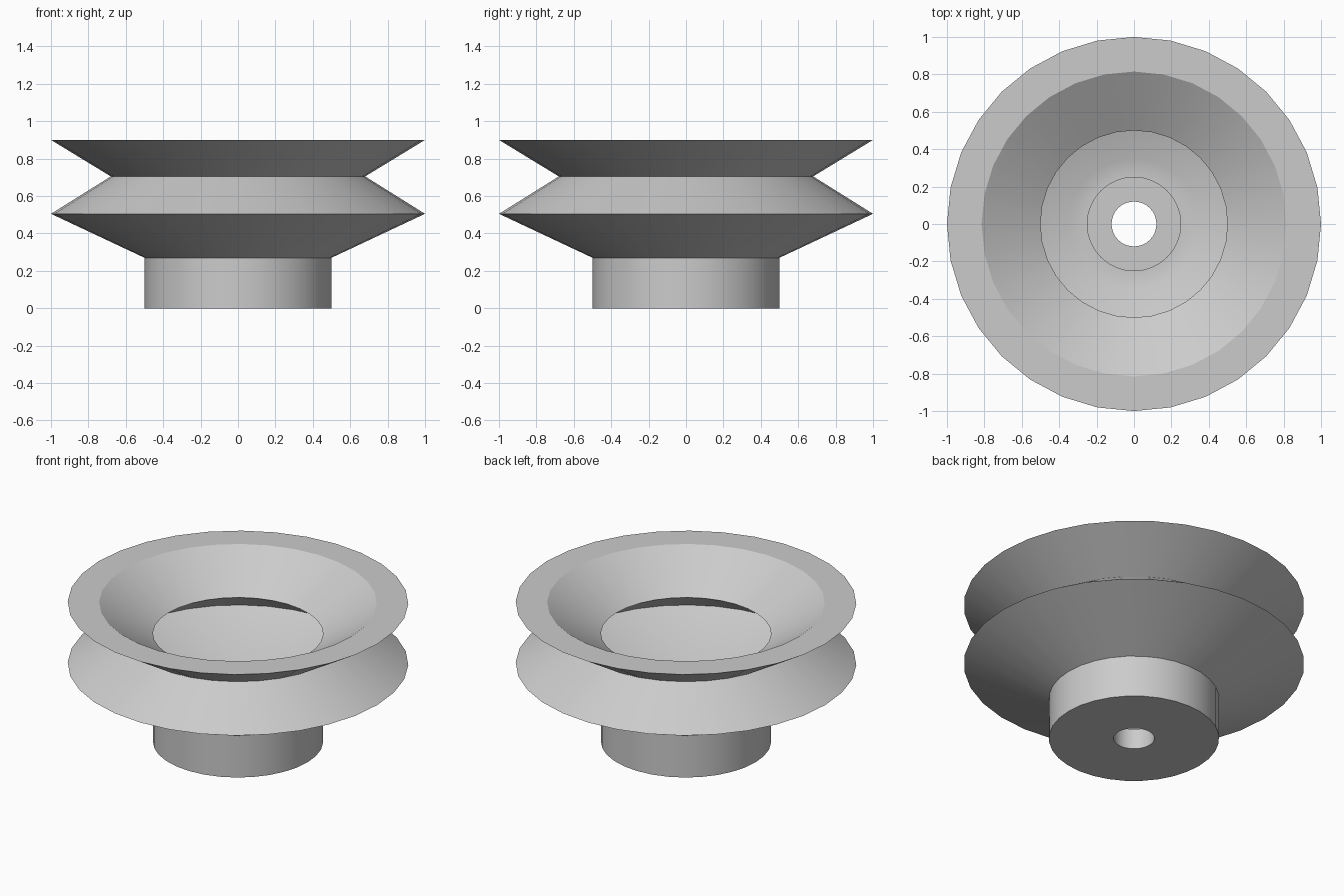
import bpy, bmesh, math

cube = bpy.data.objects.get("Cube")
if cube:
    bpy.data.objects.remove(cube, do_unlink=True)

rubber = bpy.data.materials.new("light_grey_rubber")
rubber.use_nodes = True
grey = (0.6, 0.6, 0.6, 1)
rubber.diffuse_color = grey
rubber.node_tree.nodes["Principled BSDF"].inputs["Base Color"].default_value = grey

SIDES = 32


def lathe(name, profile):
    """Revolve a closed (radius, height) profile around z."""
    bm = bmesh.new()
    rings = []
    for r, z in profile:
        angles = [math.tau * i / SIDES for i in range(SIDES)]
        rings.append([bm.verts.new((r * math.cos(a), r * math.sin(a), z)) for a in angles])
    for low, high in zip(rings, rings[1:] + rings[:1]):
        for i in range(SIDES):
            j = (i + 1) % SIDES
            bm.faces.new((low[i], low[j], high[j], high[i]))
    bmesh.ops.recalc_face_normals(bm, faces=bm.faces)
    mesh = bpy.data.meshes.new(name)
    bm.to_mesh(mesh)
    bm.free()
    mesh.materials.append(rubber)
    obj = bpy.data.objects.new(name, mesh)
    bpy.context.collection.objects.link(obj)
    bpy.ops.object.select_all(action="DESELECT")
    obj.select_set(True)
    bpy.context.view_layer.objects.active = obj
    bpy.ops.object.shade_smooth_by_angle(angle=math.radians(30))
    return obj


# Outer wall: stem, lower flare, waist and upper lip
outer = [(0.12, 0), (0.5, 0), (0.5, 0.27), (1, 0.505), (0.68, 0.705), (1, 0.9)]
# Inner wall: mouth, waist, lower chamber, floor and counterbored hole
inner = [(0.815, 0.9), (0.5, 0.7), (0.815, 0.505), (0.35, 0.285),
         (0.25, 0.285), (0.25, 0.13), (0.12, 0.13)]
lathe("bellows_cup", outer + inner)
